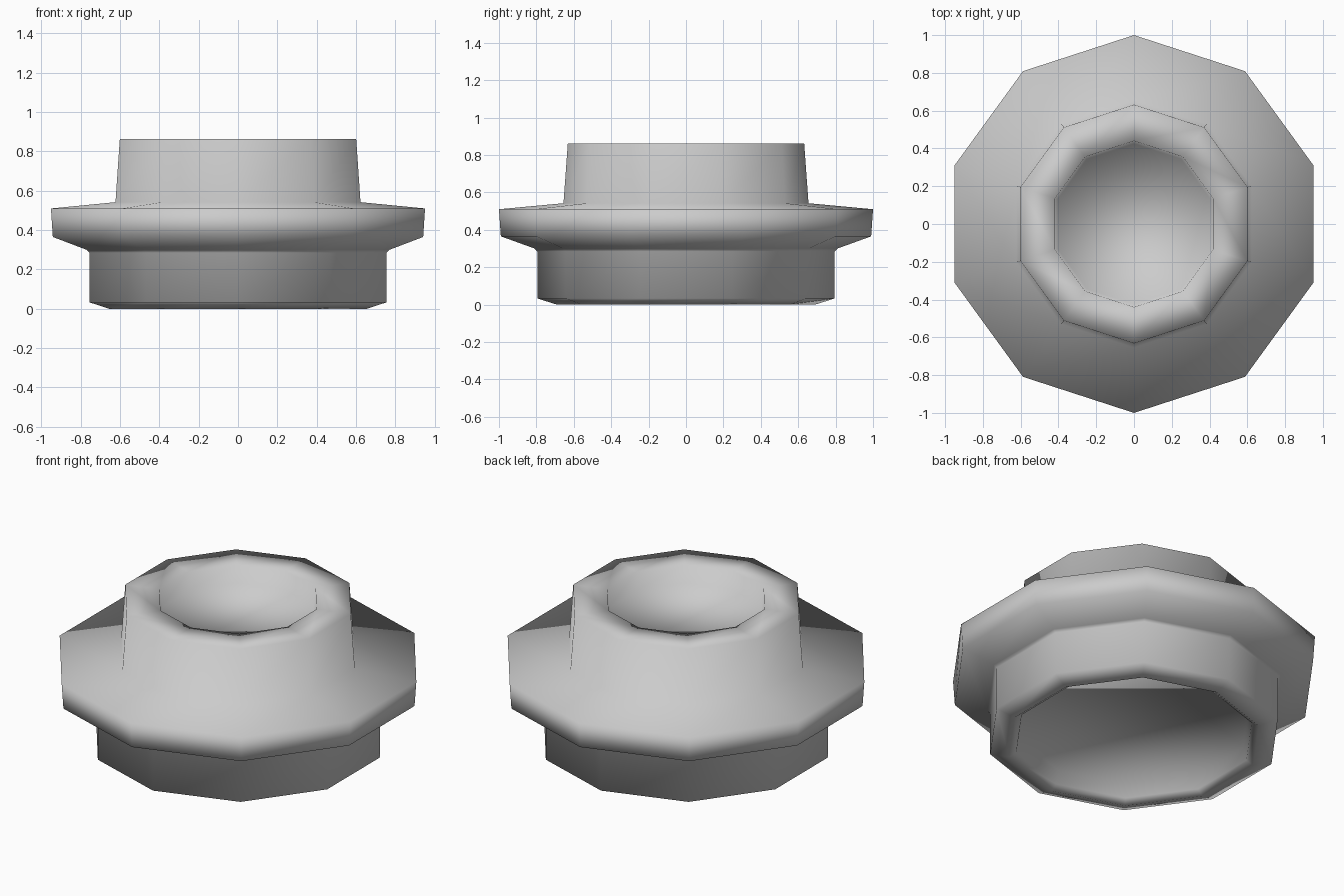
import bpy, bmesh, math

if "Cube" in bpy.data.objects:
    bpy.data.objects.remove(bpy.data.objects["Cube"])

SIDES = 10

# Outline from the recess ceiling, round the outside, to the floor of the top socket: (radius, z)
PROFILE = [
    (0.63, 0.10), (0.65, 0.025), (0.69, 0.0),               # underside recess
    (0.795, 0.033), (0.795, 0.285), (0.81, 0.30),           # base drum
    (0.99, 0.365), (1.0, 0.51),                             # wide flange
    (0.655, 0.542), (0.632, 0.862),                         # neck
    (0.44, 0.862), (0.425, 0.76),                           # top socket
]


def lathe(name, profile, sides):
    bm = bmesh.new()
    rings = []
    for r, z in profile:
        rings.append([bm.verts.new((r * math.cos(a), r * math.sin(a), z))
                      for a in (math.pi / 2 + 2 * math.pi * i / sides for i in range(sides))])
    for low, high in zip(rings, rings[1:]):
        for i in range(sides):
            j = (i + 1) % sides
            bm.faces.new((low[i], low[j], high[j], high[i]))
    # Close the recess ceiling and the socket floor
    bm.faces.new(rings[0][::-1])
    bm.faces.new(rings[-1])
    bmesh.ops.recalc_face_normals(bm, faces=bm.faces)
    for f in bm.faces:
        f.smooth = True
    me = bpy.data.meshes.new(name)
    bm.to_mesh(me)
    bm.free()
    ob = bpy.data.objects.new(name, me)
    bpy.context.collection.objects.link(ob)
    return ob


lathe("flanged_collar", PROFILE, SIDES)
